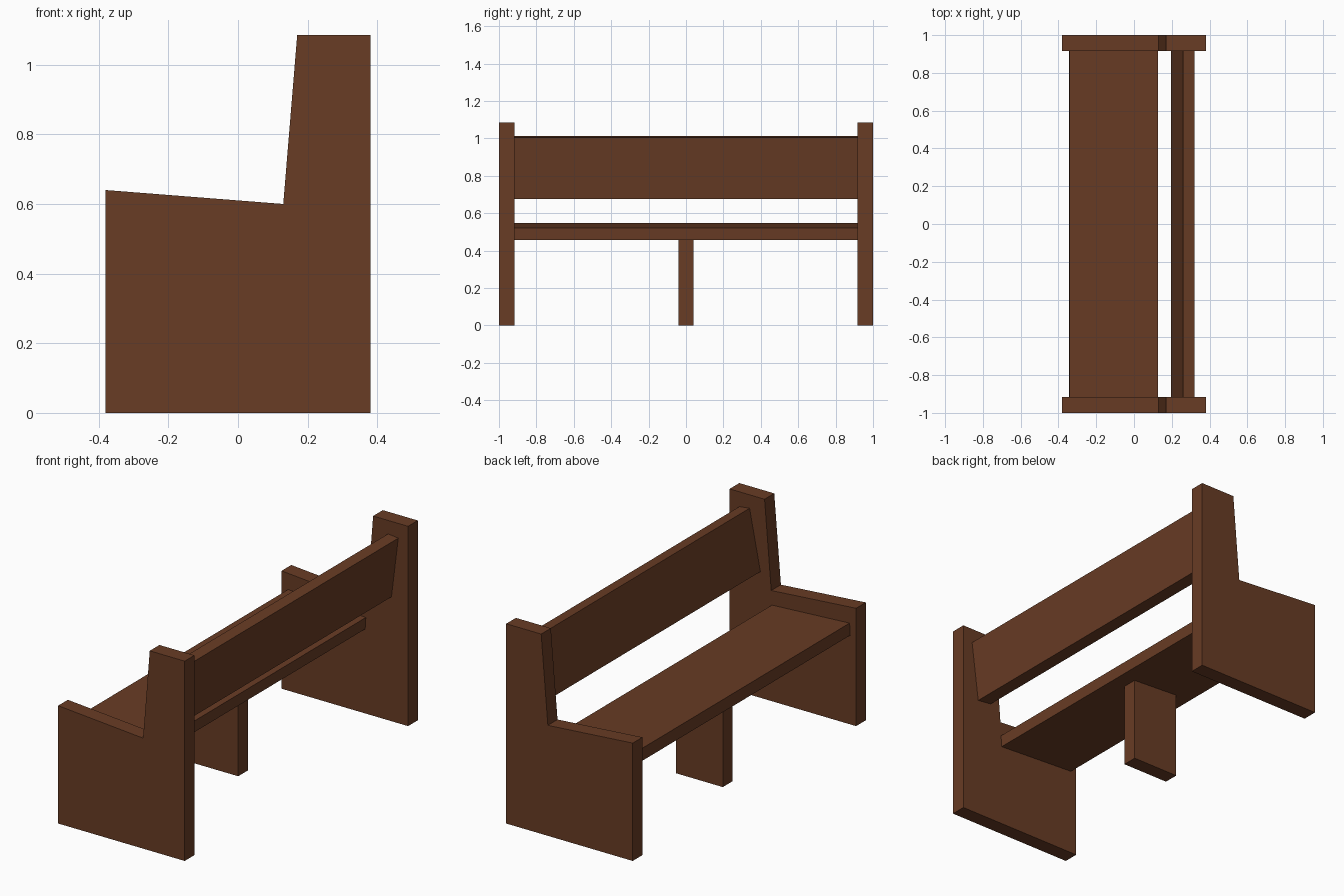
import bpy

if "Cube" in bpy.data.objects:
    bpy.data.objects.remove(bpy.data.objects["Cube"])

# one brown wood colour
wood = bpy.data.materials.new("brown wood")
wood.diffuse_color = (0.14, 0.045, 0.018, 1)
wood.use_nodes = True
wood.node_tree.nodes["Principled BSDF"].inputs["Base Color"].default_value = wood.diffuse_color


def extrude_profile(name, profile, y0, y1):
    """Solid made from a counter-clockwise (x, z) profile, extruded along y."""
    n = len(profile)
    verts = [(x, y0, z) for x, z in profile] + [(x, y1, z) for x, z in profile]
    faces = [tuple(range(n)), tuple(reversed(range(n, 2 * n)))]
    faces += [(i, i + n, (i + 1) % n + n, (i + 1) % n) for i in range(n)]
    mesh = bpy.data.meshes.new(name)
    mesh.from_pydata(verts, [], faces)
    mesh.materials.append(wood)
    obj = bpy.data.objects.new(name, mesh)
    bpy.context.collection.objects.link(obj)
    return obj


INNER = 0.917

# end panels with armrest and backrest post
panel = [(-0.38, 0), (0.38, 0), (0.38, 1.085), (0.17, 1.085), (0.13, 0.60), (-0.38, 0.64)]
extrude_profile("left_end_panel", panel, -1.0, -INNER)
extrude_profile("right_end_panel", panel, INNER, 1.0)

# seat board, sloping down to the back
seat = [(-0.345, 0.484), (0.122, 0.458), (0.126, 0.522), (-0.341, 0.549)]
extrude_profile("seat", seat, -INNER, INNER)

# leaning backrest board, thicker at the bottom
back = [(0.195, 0.685), (0.28, 0.675), (0.321, 1.005), (0.26, 1.012)]
extrude_profile("backrest", back, -INNER, INNER)

# middle support under the seat
leg = [(-0.25, 0), (0.03, 0), (0.03, 0.464), (-0.25, 0.479)]
extrude_profile("middle_leg", leg, -0.041, 0.041)
